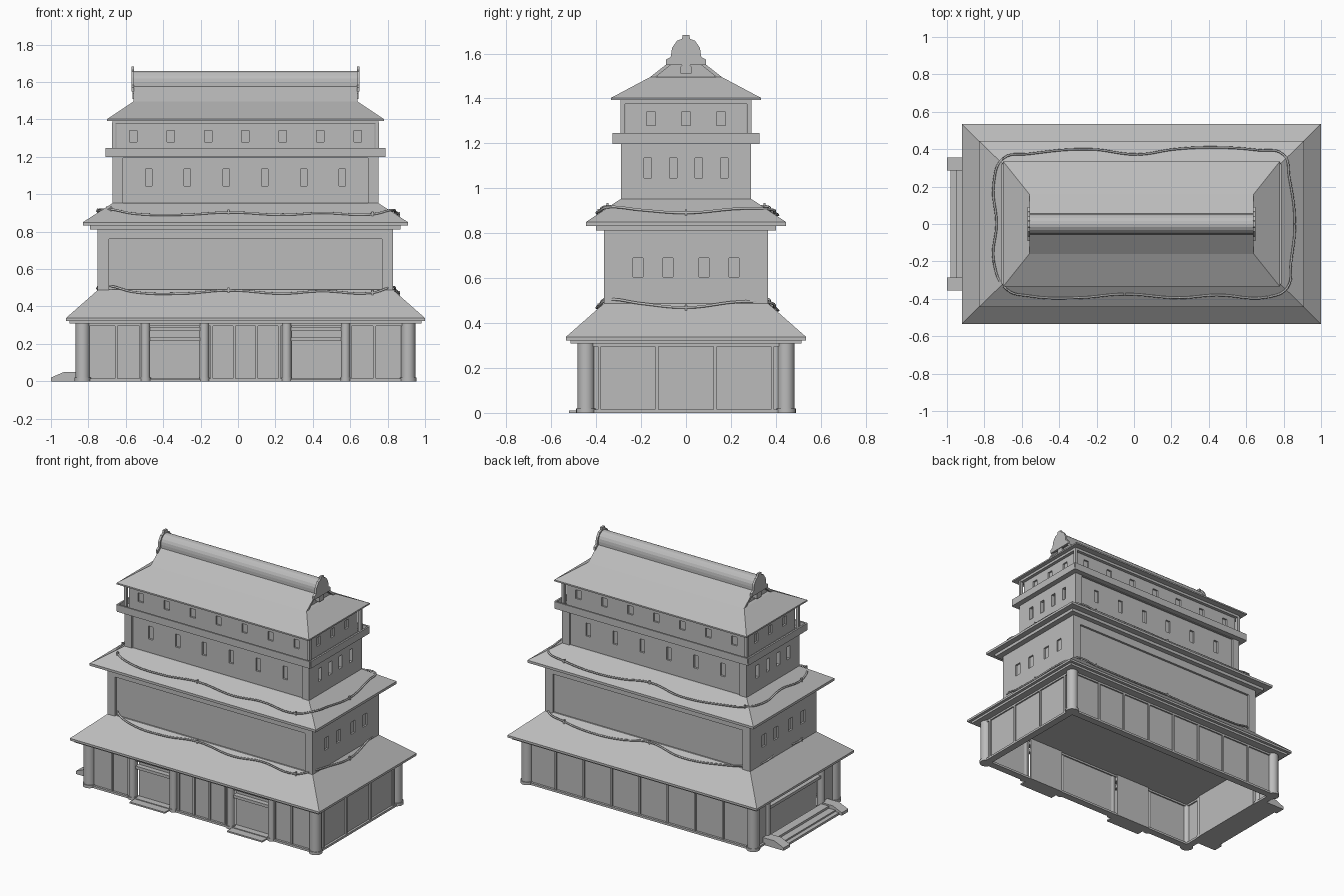
import bpy, bmesh, math
from mathutils import Vector

if "Cube" in bpy.data.objects:
    bpy.data.objects.remove(bpy.data.objects["Cube"])

CX = 0.04  # building axis; the side steps push it off centre

stone = bpy.data.materials.new("plain_grey")
stone.use_nodes = True
grey = (0.5, 0.5, 0.5, 1)
stone.diffuse_color = grey
stone.node_tree.nodes["Principled BSDF"].inputs["Base Color"].default_value = grey


def finish(name, bm):
    bmesh.ops.recalc_face_normals(bm, faces=bm.faces)
    mesh = bpy.data.meshes.new(name)
    bm.to_mesh(mesh)
    bm.free()
    mesh.materials.append(stone)
    ob = bpy.data.objects.new(name, mesh)
    ob.location.x = CX
    bpy.context.collection.objects.link(ob)
    return ob


def boxes(name, items):
    """Several boxes (x0, x1, y0, y1, z0, z1) in one object."""
    bm = bmesh.new()
    for x0, x1, y0, y1, z0, z1 in items:
        cube = bmesh.ops.create_cube(bm, size=1)["verts"]
        bmesh.ops.scale(bm, vec=(x1 - x0, y1 - y0, z1 - z0), verts=cube)
        bmesh.ops.translate(bm, vec=((x0 + x1) / 2, (y0 + y1) / 2, (z0 + z1) / 2), verts=cube)
    return finish(name, bm)


def loft(name, levels):
    """Stack of rectangles (half x, half y, z) joined and capped."""
    bm = bmesh.new()
    rings = [[bm.verts.new((sx * hx, sy * hy, z)) for sx, sy in ((-1, -1), (1, -1), (1, 1), (-1, 1))]
             for hx, hy, z in levels]
    for a, b in zip(rings, rings[1:]):
        for i in range(4):
            j = (i + 1) % 4
            bm.faces.new((a[i], a[j], b[j], b[i]))
    bm.faces.new(rings[0])
    bm.faces.new(rings[-1])
    return finish(name, bm)


def prism(name, profile, start, end, axis="x"):
    """Extrude a side profile along x (profile y,z) or y (profile x,z)."""
    bm = bmesh.new()
    place = (lambda t, p: (t, *p)) if axis == "x" else (lambda t, p: (p[0], t, p[1]))
    a, b = [[bm.verts.new(place(t, p)) for p in profile] for t in (start, end)]
    for i in range(len(a)):
        j = (i + 1) % len(a)
        bm.faces.new((a[i], a[j], b[j], b[i]))
    bm.faces.new(a)
    bm.faces.new(b)
    return finish(name, bm)


def ring(name, hx, hy, t, z0, z1):
    return boxes(name, [(-hx, hx, s * hy - t / 2, s * hy + t / 2, z0, z1) for s in (-1, 1)]
                 + [(s * hx - t / 2, s * hx + t / 2, -hy, hy, z0, z1) for s in (-1, 1)])


def cut(ob, items):
    """Carve boxes out of an object."""
    cutter = boxes("cutter", items)
    cutter.hide_render = True
    mod = ob.modifiers.new("cut", "BOOLEAN")
    mod.operation, mod.solver, mod.object = "DIFFERENCE", "EXACT", cutter
    bpy.context.view_layer.update()
    mesh = bpy.data.meshes.new_from_object(ob.evaluated_get(bpy.context.evaluated_depsgraph_get()))
    ob.modifiers.clear()
    ob.data = mesh
    bpy.data.objects.remove(cutter)


def windows(hx, hy, depth, xs, ys, w, z0, z1):
    """Cutter boxes for rows of windows on the long and short walls."""
    out = []
    for s in (-1, 1):
        out += [(x - w / 2, x + w / 2, s * hy - depth, s * hy + depth, z0, z1) for x in xs]
        out += [(s * hx - depth, s * hx + depth, y - w / 2, y + w / 2, z0, z1) for y in ys]
    return out


def column(name, x, y, r, height):
    bm = bmesh.new()
    for rad, z0, z1 in ((r * 1.15, 0, 0.02), (r, 0.02, height)):
        v = bmesh.ops.create_cone(bm, cap_ends=True, segments=20, radius1=rad, radius2=rad,
                                  depth=z1 - z0)["verts"]
        bmesh.ops.translate(bm, vec=(x, y, (z0 + z1) / 2), verts=v)
    ob = finish(name, bm)
    bpy.ops.object.select_all(action="DESELECT")
    ob.select_set(True)
    bpy.context.view_layer.objects.active = ob
    bpy.ops.object.shade_smooth_by_angle()


# Ground floor: walls with two front doorways and one on the stepped side
WX, WY, TOP = 0.87, 0.44, 0.315
T = 0.01
doors = ((-0.51, -0.24), (0.24, 0.51))
boxes("ground_walls", [
    (-WX, WX, WY - T, WY + T, 0, TOP), (WX - T, WX + T, -WY, WY, 0, TOP),
    (-WX, -0.51, -WY - T, -WY + T, 0, TOP), (-0.24, 0.24, -WY - T, -WY + T, 0, TOP),
    (0.51, WX, -WY - T, -WY + T, 0, TOP),
    (-WX - T, -WX + T, -WY, -0.28, 0, TOP), (-WX - T, -WX + T, 0.28, WY, 0, TOP)])
ring("ground_sill", WX, WY, 0.05, 0, 0.015)
ring("wall_plate", WX, WY, 0.04, 0.295, TOP)

for x0, x1 in doors:
    boxes("front_door", [(x0, x1, -WY + 0.02, -WY + 0.03, 0, TOP)])
    boxes("door_lintels", [(x0, x1, -WY - 0.015, -WY + 0.02, z, z + 0.02) for z in (0.215, 0.27)])
    boxes("door_platform", [(x0, x1, -0.52, -WY, 0, 0.01)])
boxes("side_door", [(-WX + 0.02, -WX + 0.03, -0.28, 0.28, 0, TOP)])
boxes("side_lintel", [(-WX - 0.015, -WX + 0.02, -0.28, 0.28, 0.22, 0.24)])

# Thin upright battens dividing the wall panels
B = 0.007
boxes("wall_battens",
      [(s * x - B, s * x + B, -WY - 0.02, -WY, 0, TOP) for s in (-1, 1) for x in (0.06, 0.18, 0.56, 0.69)]
      + [(x * 0.215 - B, x * 0.215 + B, WY, WY + 0.02, 0, TOP) for x in range(-3, 4)]
      + [(WX, WX + 0.02, y - B, y + B, 0, TOP) for y in (-0.385, -0.13, 0.13, 0.385)])

for sx in (-1, 1):
    for sy in (-1, 1):
        column("corner_column", sx * WX, sy * 0.445, 0.038, TOP)
    for x in (0.22, 0.535):
        column("door_column", sx * x, -WY - 0.01, 0.025, TOP)
    column("side_column", -WX, sx * 0.3, 0.025, TOP)

# Steps between two sloping cheek blocks
cheek = [(-1.04, 0), (-1.04, 0.02), (-0.97, 0.05), (-0.88, 0.05), (-0.88, 0)]
for s in (-1, 1):
    prism("step_cheek", cheek, s * 0.285, s * 0.355, "y")
boxes("side_steps", [(-1.02, -0.99, -0.285, 0.285, 0, 0.015),
                     (-0.99, -0.94, -0.285, 0.285, 0, 0.025), (-0.94, -0.88, -0.285, 0.285, 0, 0.04)])

# Lower and middle skirt roofs, each with a stepped-in slab below the eave
loft("lower_roof", [(0.94, 0.515, 0.308), (0.94, 0.515, 0.323), (0.96, 0.535, 0.323),
                    (0.96, 0.535, 0.338), (0.785, 0.36, 0.492)])
loft("middle_roof", [(0.83, 0.40, 0.812), (0.83, 0.40, 0.833), (0.87, 0.445, 0.833),
                     (0.87, 0.445, 0.85), (0.71, 0.29, 0.953)])

# Second storey: sunken long panels and windows on the short walls
second = loft("second_storey", [(0.79, 0.365, 0.47), (0.79, 0.365, 0.82)])
cut(second, windows(0.79, 0.365, 0.015, [0], [], 1.46, 0.485, 0.76)
    + windows(0.79, 0.365, 0.012, [], (-0.213, -0.08, 0.08, 0.213), 0.045, 0.605, 0.69))

# Third storey: sunken walls between corner piers, then windows
third = loft("third_storey", [(0.71, 0.29, 0.93), (0.71, 0.29, 1.21)])
cut(third, windows(0.71, 0.29, 0.012, [0], [], 1.31, 0.94, 1.195))
cut(third, windows(0.71, 0.29, 0.025, [0.207 * (i - 2.5) for i in range(6)],
                   (-0.17, -0.057, 0.057, 0.17), 0.035, 1.045, 1.135))

# Balcony with parapet, top storey and its corner posts
loft("balcony_floor", [(0.745, 0.325, 1.198), (0.745, 0.325, 1.212)])
ring("balcony_parapet", 0.742, 0.322, 0.012, 1.198, 1.247)
top = loft("top_storey", [(0.69, 0.27, 1.2), (0.69, 0.27, 1.385)])
cut(top, windows(0.69, 0.27, 0.012, [0.2 * (i - 3) for i in range(7)],
                 (-0.155, 0, 0.155), 0.04, 1.28, 1.34))
boxes("balcony_posts", [(sx * 0.705 - 0.01, sx * 0.705 + 0.01, sy * 0.282 - 0.01, sy * 0.282 + 0.01, 1.2, 1.385)
                        for sx in (-1, 1) for sy in (-1, 1)])
loft("eave_beam", [(0.712, 0.292, 1.375), (0.712, 0.292, 1.395)])

# Hip-and-gable top roof
loft("top_roof", [(0.74, 0.335, 1.392), (0.74, 0.335, 1.402), (0.60, 0.16, 1.495)])
prism("gable_core", [(-0.14, 1.49), (0.14, 1.49), (0.04, 1.58), (-0.04, 1.58)], -0.575, 0.575)
for s in (-1, 1):
    prism("gable_slope", [(s * y, z) for y, z in ((0.16, 1.495), (0.045, 1.585), (0.045, 1.568), (0.135, 1.495))],
          -0.60, 0.60)

# Rounded ridge with bell-shaped end plates
arch = [(0.055 * math.cos(a), 1.6 + 0.06 * math.sin(a)) for a in (math.pi * i / 10 for i in range(11))]
prism("ridge", [(0.055, 1.56)] + arch + [(-0.055, 1.56)], -0.60, 0.60)
half = [(0.09, 1.55), (0.09, 1.572), (0.068, 1.585), (0.062, 1.625), (0.04, 1.657), (0.018, 1.665), (0.015, 1.682)]
bell = half + [(-y, z) for y, z in reversed(half)]
for s in (-1, 1):
    prism("ridge_end", bell, s * 0.595, s * 0.61)
    prism("gable_ornament", [(-0.025, 1.51), (0.025, 1.51), (0.025, 1.54), (0, 1.565), (-0.025, 1.54)],
          s * 0.57, s * 0.605)

# Ropes draped around the skirt roofs, held by little pegs
loop = [(-0.72, -0.35), (-0.6, -0.385), (-0.34, -0.395), (-0.09, -0.375), (0.2, -0.395), (0.4, -0.38),
        (0.68, -0.39), (0.78, -0.34), (0.80, -0.2), (0.82, 0), (0.79, 0.25), (0.76, 0.37), (0.62, 0.395),
        (0.38, 0.41), (0.18, 0.4), (-0.02, 0.372), (-0.28, 0.4), (-0.6, 0.375), (-0.74, 0.35),
        (-0.79, 0.22), (-0.775, 0), (-0.79, -0.2)]


def rope(name, hx, hy, z, slope):
    points = [Vector((x, y, z + 0.008 + slope * min(hx - abs(x), hy - abs(y)))) for x, y in loop]
    curve = bpy.data.curves.new(name, "CURVE")
    curve.dimensions = "3D"
    curve.bevel_depth, curve.bevel_resolution, curve.resolution_u = 0.006, 1, 6
    spline = curve.splines.new("BEZIER")
    spline.bezier_points.add(len(points) - 1)
    for bp, p in zip(spline.bezier_points, points):
        bp.co = p
        bp.handle_left_type = bp.handle_right_type = "AUTO"
    spline.use_cyclic_u = True
    curve.materials.append(stone)
    ob = bpy.data.objects.new(name, curve)
    ob.location.x = CX
    bpy.context.collection.objects.link(ob)
    e = 0.005
    boxes(name + "_pegs", [(p.x - e, p.x + e, p.y - e, p.y + e, p.z - 0.02, p.z + 0.014) for p in points[::3]])


rope("lower_rope", 0.96, 0.535, 0.338, 0.88)
rope("middle_rope", 0.87, 0.445, 0.85, 0.65)
